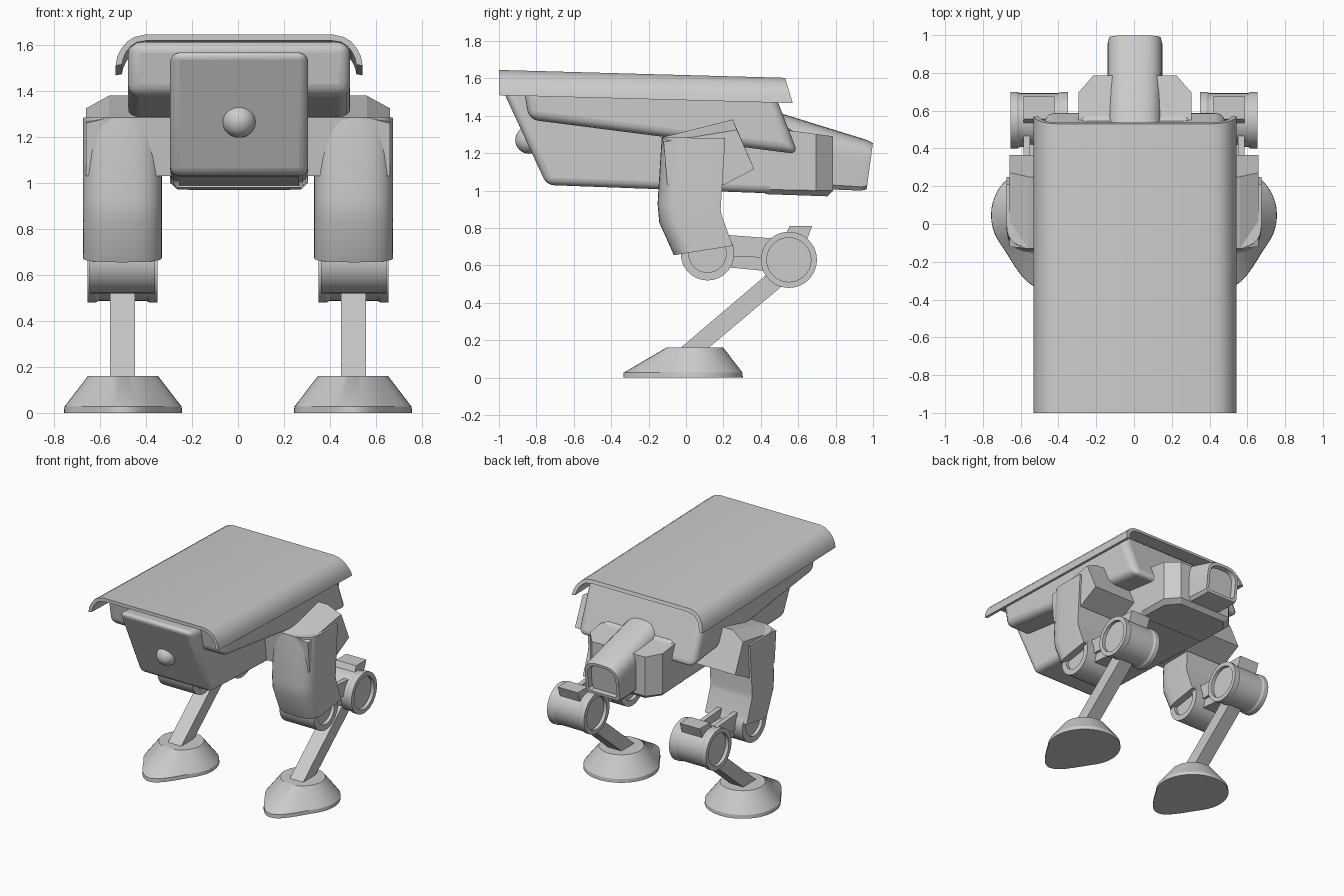
import bpy
import bmesh
from math import sin, cos, pi, radians

if "Cube" in bpy.data.objects:
    bpy.data.objects.remove(bpy.data.objects["Cube"], do_unlink=True)

CX = 0.005   # body centre line
LEG = 0.503  # leg centre line


def loft(name, rings, bevel=0.0, mirror=False, angle=32):
    """Skin a list of equal-length rings and cap both ends."""
    bm = bmesh.new()
    loops = [[bm.verts.new(p) for p in ring] for ring in rings]
    n = len(loops[0])
    for a, b in zip(loops, loops[1:]):
        for i in range(n):
            j = (i + 1) % n
            bm.faces.new((a[i], a[j], b[j], b[i]))
    bm.faces.new(loops[0][::-1])
    bm.faces.new(loops[-1])
    bmesh.ops.recalc_face_normals(bm, faces=bm.faces)
    mesh = bpy.data.meshes.new(name)
    bm.to_mesh(mesh)
    bm.free()
    obj = bpy.data.objects.new(name, mesh)
    bpy.context.collection.objects.link(obj)
    bpy.ops.object.select_all(action='DESELECT')
    obj.select_set(True)
    bpy.context.view_layer.objects.active = obj
    bpy.ops.object.shade_smooth_by_angle(angle=radians(angle))
    if bevel:
        mod = obj.modifiers.new("Bevel", 'BEVEL')
        mod.width = bevel
        mod.segments = 4
        mod.limit_method = 'ANGLE'
        mod.angle_limit = radians(25)
    if mirror:
        obj.modifiers.new("Mirror", 'MIRROR')
    return obj


def prism(name, profile, x0, x1, **kw):
    """Extrude a side profile of (y, z) points across x."""
    return loft(name, [[(x, y, z) for y, z in profile] for x in (x0, x1)], **kw)


def drum(name, y, z, sections, **kw):
    """Turned shape along x from (x, radius) sections."""
    turn = [2 * pi * i / 40 for i in range(40)]
    return loft(name, [[(x, y + r * cos(t), z + r * sin(t)) for t in turn]
                       for x, r in sections], **kw)


def power(v, e):
    return abs(v) ** e * (1 if v >= 0 else -1)


# Curved roof shell
outer = [(0.537, 1.51), (0.53, 1.55), (0.512, 1.585), (0.487, 1.615),
         (0.455, 1.635), (0.41, 1.645)]
inner = [(0.395, 1.62), (0.445, 1.612), (0.47, 1.595), (0.49, 1.572),
         (0.505, 1.54), (0.51, 1.515)]
# outer runs rim to crown, inner runs crown to rim
section = (outer + [(-x, z) for x, z in outer[::-1]]
           + [(-x, z) for x, z in inner[::-1]] + inner)
loft("roof_shell", [
    [(CX + x, -1.0, z) for x, z in section],
    [(CX + x, 0.53 + (1.645 - z) * 0.3, z - 0.042) for x, z in section]])

# Wide upper hull
prism("upper_hull", [(-0.88, 1.615), (-0.84, 1.38), (0.6, 1.195), (0.45, 1.58)],
      CX - 0.483, CX + 0.483, bevel=0.05)

# Narrow lower hull with raked front
prism("lower_hull", [(-0.995, 1.57), (-0.745, 1.03), (0.6, 0.98), (0.6, 1.3),
                     (0.3, 1.5)],
      CX - 0.3, CX + 0.3, bevel=0.04)

# Rear block with chamfered corners
plan = [(0.3, 0.45), (0.3, 0.695), (0.22, 0.787)]
plan += [(-x, y) for x, y in plan[::-1]]
loft("rear_block", [
    [(CX + x * 0.9, y - 0.03, 0.997 - 0.035 * y) for x, y in plan],
    [(CX + x, y, 1.015 - 0.02 * y) for x, y in plan],
    [(CX + x, y, 1.395 - 0.133 * y) for x, y in plan]])


# Arched tail housing with a recessed end
def arch(y, top, low, scale=1.0, rake=0.0):
    mid, half = (top + low) / 2, (top - low) / 2
    pts = [(-0.125, -1), (0.125, -1), (0.145, -0.85)]
    for i in range(17):
        t = pi * i / 16
        pts.append((0.145 * power(cos(t), 0.7), 0.1 + 0.9 * power(sin(t), 0.7)))
    pts.append((-0.145, -0.85))
    return [(CX + x * scale, y + rake * (h * scale - 1), mid + half * h * scale)
            for x, h in pts]


loft("tail_housing", [arch(0.42, 1.44, 1.02), arch(0.97, 1.27, 1.0, 1, 0.0175),
                      arch(1.0, 1.26, 1.0, 0.95, 0.0175),
                      arch(1.0, 1.26, 1.0, 0.8, 0.0175),
                      arch(0.965, 1.26, 1.0, 0.76, 0.0175)])

# Front eye
bpy.ops.mesh.primitive_uv_sphere_add(segments=32, ring_count=16, radius=0.073,
                                     location=(CX, -0.84, 1.27))
eye = bpy.context.object
eye.name = "front_eye"
bpy.ops.object.shade_smooth()

# Shoulders, sloping down at the outer top edge
shoulder = [(-0.13, 1.285), (0.25, 1.38), (0.365, 1.115), (0.2, 1.03), (-0.1, 1.03)]
lowered = [(-0.12, 1.26), (0.272, 1.325)] + shoulder[2:]
loft("shoulder", [[(x, y, z) for y, z in prof] for x, prof in
                  ((0.27, shoulder), (0.56, shoulder), (0.66, lowered))],
     mirror=True, angle=20)


# Thighs with rounded fronts: each level gives front and back (y, z)
def thigh_ring(fy, fz, by, bz):
    pts = [(0.172, 1.0), (0.172, 0.4)]
    for i in range(1, 16):
        t = pi * i / 16
        pts.append((0.172 * power(cos(t), 0.75), 0.4 * (1 - power(sin(t), 0.75))))
    pts += [(-0.172, 0.4), (-0.172, 1.0)]
    return [(LEG + x, fy + (by - fy) * k, fz + (bz - fz) * k) for x, k in pts]


loft("thigh", [thigh_ring(-0.13, 1.285, 0.21, 1.28),
               thigh_ring(-0.152, 0.93, 0.185, 0.90),
               thigh_ring(-0.143, 0.83, 0.19, 0.87),
               thigh_ring(-0.065, 0.655, 0.25, 0.705)], mirror=True, angle=20)

# Upper and lower knee drums with recessed ends
drum("upper_knee_drum", 0.115, 0.663,
     [(0.385, 0.1), (0.36, 0.1), (0.36, 0.143),
      (0.645, 0.143), (0.645, 0.1), (0.62, 0.1)], mirror=True)
drum("lower_knee_drum", 0.55, 0.63,
     [(0.375, 0.118), (0.35, 0.118), (0.35, 0.15), (0.385, 0.15), (0.4, 0.143),
      (0.605, 0.143), (0.62, 0.15), (0.655, 0.15), (0.655, 0.118), (0.63, 0.118)],
     mirror=True, angle=20)

# Link between the drums: web and two rails
prism("knee_link_web", [(0.15, 0.70), (0.5, 0.69), (0.5, 0.563), (0.15, 0.597)],
      0.44, 0.565, mirror=True)
for side, x in (("inner", 0.42), ("outer", 0.55)):
    prism(side + "_link_rail", [(0.15, 0.768), (0.5, 0.742), (0.5, 0.64), (0.15, 0.65)],
          x, x + 0.035, mirror=True)

# Tab on top of the knee
prism("knee_tab", [(0.53, 0.76), (0.555, 0.812), (0.675, 0.812), (0.64, 0.72), (0.56, 0.7)],
      0.42, 0.585, mirror=True)

# Shin bar
prism("shin", [(-0.04, 0.15), (0.45, 0.567), (0.52, 0.495), (0.11, 0.15)],
      0.447, 0.557, mirror=True)


# Conical foot with a pointed toe
def foot_ring(z, radius, toe):
    ring = []
    for i in range(48):
        t = 2 * pi * i / 48
        push = max(0.0, (-sin(t) - 0.57) / 0.43) ** 2.3
        ring.append((0.5 + radius * cos(t), 0.047 + radius * sin(t) - toe * push, z))
    return ring


loft("foot", [foot_ring(0, 0.257, 0.125), foot_ring(0.027, 0.255, 0.125),
              foot_ring(0.16, 0.153, 0)], mirror=True)
